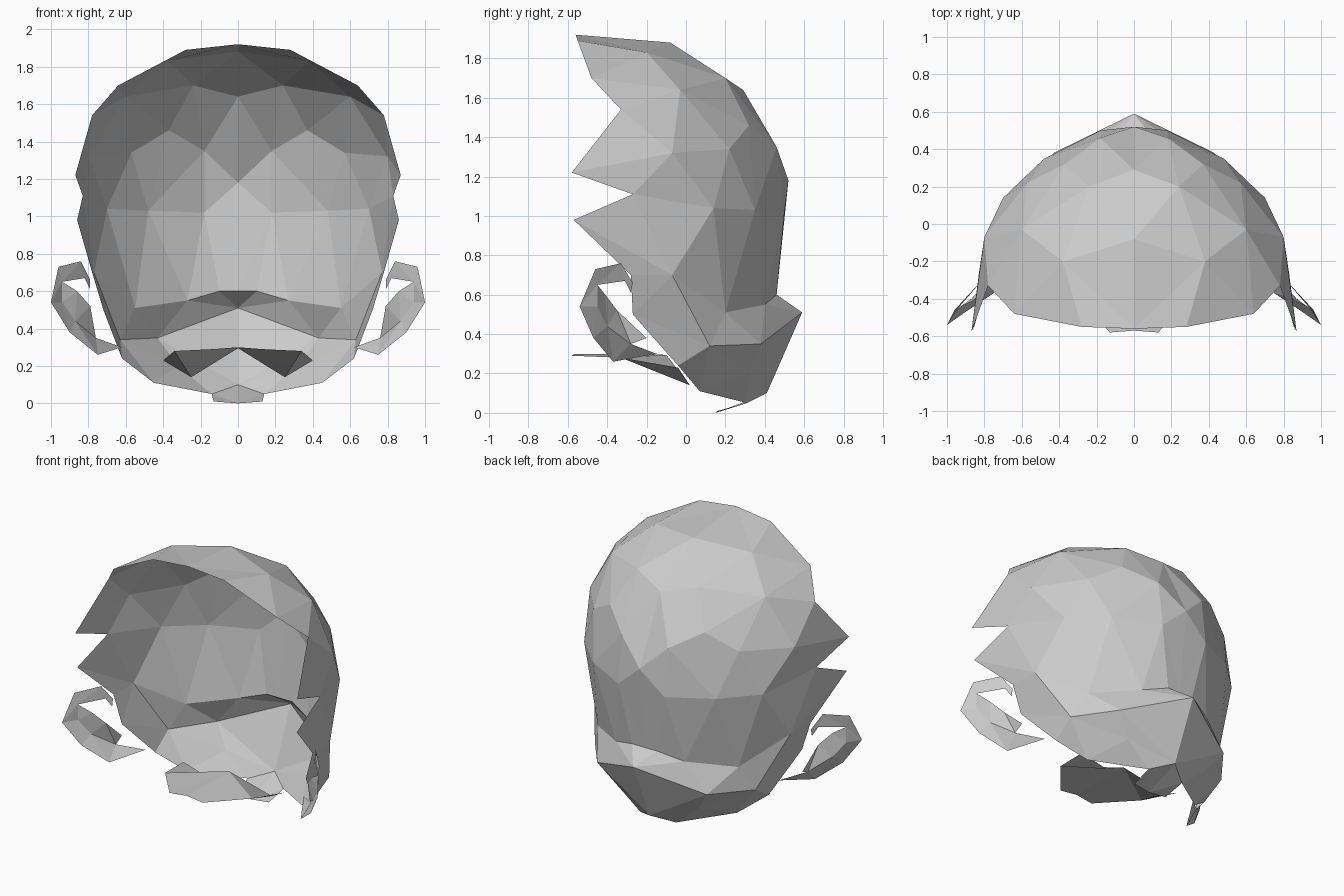
import bpy
import bmesh
from mathutils import Vector

if "Cube" in bpy.data.objects:
    bpy.data.objects.remove(bpy.data.objects["Cube"])

grey = bpy.data.materials.new("plain_grey")
grey.diffuse_color = (0.6, 0.6, 0.6, 1.0)
grey.use_nodes = True
grey.node_tree.nodes["Principled BSDF"].inputs["Base Color"].default_value = grey.diffuse_color


def zip_rows(bm, verts, upper, lower):
    """Fill the strip between two rows of points with triangles, shortest diagonal first."""
    def vert(p):
        if p not in verts:
            verts[p] = bm.verts.new(p)
        return verts[p]

    def tri(*pts):
        if len(set(pts)) == 3:
            vs = [vert(p) for p in pts]
            if bm.faces.get(vs) is None:
                bm.faces.new(vs)

    i = j = 0
    while i < len(upper) - 1 or j < len(lower) - 1:
        a, b = upper[i], lower[j]
        da = db = 1e9
        if i < len(upper) - 1:
            da = (Vector(upper[i + 1]) - Vector(b)).length
        if j < len(lower) - 1:
            db = (Vector(lower[j + 1]) - Vector(a)).length
        if da <= db:
            tri(a, upper[i + 1], b)
            i += 1
        else:
            tri(a, lower[j + 1], b)
            j += 1


def make_part(name, strips):
    """Half a part from strips of rows, mirrored across x."""
    bm = bmesh.new()
    verts = {}
    for upper, lower in strips:
        zip_rows(bm, verts, upper, lower)
    mesh = bpy.data.meshes.new(name)
    bm.to_mesh(mesh)
    bm.free()
    mesh.materials.append(grey)
    obj = bpy.data.objects.new(name, mesh)
    bpy.context.collection.objects.link(obj)
    mirror = obj.modifiers.new("mirror", "MIRROR")
    mirror.use_clip = True
    return obj


# Shared corners of the hair shell
notch = (.78, -.33, 1.54)
upper_tip = (.87, -.58, 1.22)
mid_notch = (.83, -.27, 1.11)
lower_tip = (.86, -.57, .98)
crown_back = (0, .29, 1.64)
temple = (.6, -.03, 1.64)
ledge_end = (.55, .2, .51)
cheek = (.77, -.07, .7)
ear_top = (.78, -.28, .7)
ear_low = (.72, -.27, .5)
nape = (0, .41, .1)

# Hair shell rows, from the centre line round to the front edge
hairline = [(0, -.56, 1.92), (.28, -.55, 1.89), (.64, -.48, 1.7), notch]
crown = [(0, -.08, 1.88), (.38, -.2, 1.83), temple, notch]
upper_back = [crown_back, (.24, .2, 1.7), temple, notch]
mid_back = [crown_back, (.18, .46, 1.35), (.37, .32, 1.46), (.57, .22, 1.34),
            (.8, -.07, 1.32), upper_tip]
waist = [(0, .52, 1.18), (.18, .5, 1.02), (.48, .35, 1.03), (.7, .14, 1.04),
         mid_notch]
hem = [(0, .46, .6), (.1, .46, .6), (.27, .4, .55), ledge_end, cheek, lower_tip]
ledge = [(0, .59, .51), (.43, .38, .35), ledge_end, cheek, ear_top]
neck = [nape, (.32, .32, .2), (.63, .12, .34), ear_low, ear_top]
rim = [nape, (.14, .31, .05), (.45, .07, .11), (.62, -.04, .24), ear_low]

make_part("hair_shell", [
    (hairline, crown), (crown, upper_back), (upper_back, mid_back),
    (mid_back, waist + [upper_tip]), (waist, hem),
    (hem, ledge + [lower_tip]), (ledge, neck), (neck[:-1], rim)])

# Small flap under the nape
make_part("nape_flap", [
    ([nape, (.14, .31, .05)], [(0, .15, .0), (.13, .16, .01)])])

# Chin plate, sloping down towards the back
make_part("chin_plate", [
    ([(0, -.57, .3), (.13, -.58, .29), (.34, -.33, .28), (.4, -.04, .23)],
     [(0, -.1, .295), (.25, .02, .14), (.4, -.04, .23)])])

# Ears: curled outer ribbon, with a bowl folded into the lower half
outer = [(.79, -.27, .66), (.84, -.33, .76), (.96, -.46, .73), (1.0, -.54, .54),
         (.9, -.47, .38), (.75, -.37, .26), (.62, -.15, .3)]
inner = [(.79, -.28, .61), (.82, -.31, .67), (.94, -.45, .65), (.94, -.45, .54),
         (.87, -.4, .44), (.76, -.28, .35), (.62, -.15, .3)]
bowl = [(.86, -.41, .6), (.79, -.35, .52), (.77, -.2, .38), (.76, -.28, .35)]
make_part("ears", [(outer, inner), (inner[2:6], bowl)])
